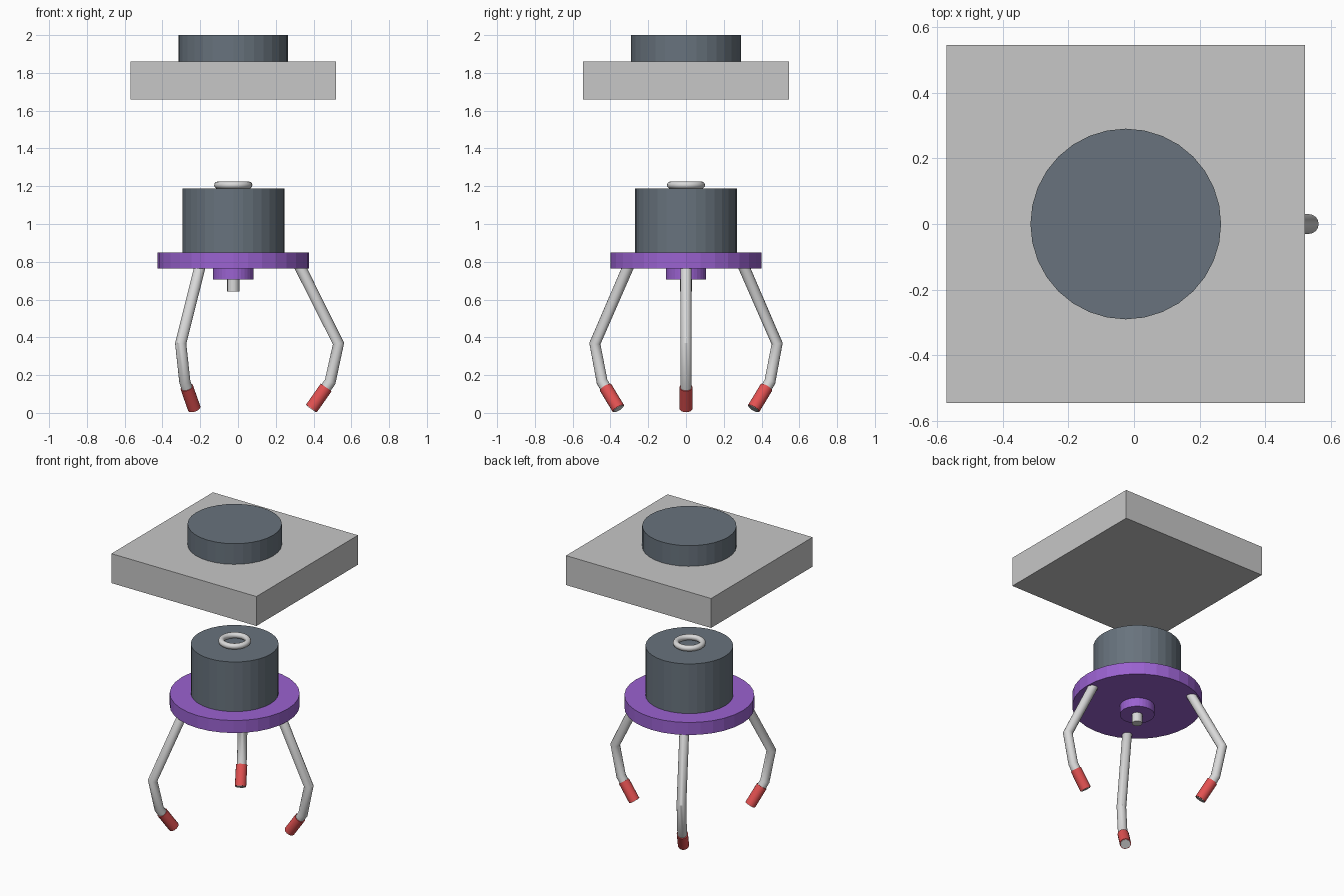
import bpy, math
from mathutils import Vector

if "Cube" in bpy.data.objects:
    bpy.data.objects.remove(bpy.data.objects["Cube"])

CX = -0.025  # common vertical axis


def material(name, rgb):
    m = bpy.data.materials.new(name)
    m.diffuse_color = (*rgb, 1)
    m.use_nodes = True
    m.node_tree.nodes["Principled BSDF"].inputs["Base Color"].default_value = m.diffuse_color
    return m


GREY = material("light_grey", (0.57, 0.57, 0.57))
SLATE = material("slate", (0.138, 0.171, 0.205))
PURPLE = material("purple", (0.323, 0.122, 0.631))
RED = material("red", (0.77, 0.084, 0.084))
STEEL = material("pale_steel", (0.69, 0.69, 0.69))


def finish(name, mat):
    ob = bpy.context.object
    ob.name = name
    ob.data.materials.append(mat)
    return ob


def disc(name, r, z0, z1, mat, sides=32):
    bpy.ops.mesh.primitive_cylinder_add(vertices=sides, radius=r, depth=z1 - z0,
                                        location=(CX, 0, (z0 + z1) / 2))
    return finish(name, mat)


# Ceiling plate with its round mount
bpy.ops.mesh.primitive_cube_add(size=1, location=(CX, 0, 1.76))
bpy.context.object.scale = (1.09, 1.09, 0.2)
finish("ceiling_plate", GREY)
disc("ceiling_mount", 0.29, 1.86, 2.0, SLATE)

# Claw body
disc("motor_housing", 0.27, 0.85, 1.187, SLATE)
disc("claw_flange", 0.4, 0.765, 0.85, PURPLE)
disc("hub", 0.107, 0.705, 0.765, PURPLE)
disc("shaft", 0.032, 0.643, 0.705, STEEL, 16)

# Lifting ring
bpy.ops.mesh.primitive_torus_add(major_radius=0.082, minor_radius=0.019,
                                 major_segments=32, minor_segments=12,
                                 location=(CX, 0, 1.206))
finish("lifting_ring", STEEL)
bpy.ops.object.shade_smooth()

# Finger path as (radius, height)
PATH = [(0.345, 0.79), (0.557, 0.367), (0.513, 0.165), (0.412, 0.021)]


def finger(i):
    a = i * math.tau / 3
    pts = [Vector((CX + r * math.cos(a), r * math.sin(a), z)) for r, z in PATH]
    # Bent rod
    cu = bpy.data.curves.new("finger_rod", "CURVE")
    cu.dimensions = "3D"
    cu.bevel_depth = 0.03
    cu.bevel_resolution = 6
    cu.use_fill_caps = True
    sp = cu.splines.new("POLY")
    sp.points.add(len(pts) - 1)
    for p, v in zip(sp.points, pts):
        p.co = (*v, 1)
    ob = bpy.data.objects.new("finger_rod_%d" % i, cu)
    bpy.context.collection.objects.link(ob)
    bpy.ops.object.select_all(action="DESELECT")
    bpy.context.view_layer.objects.active = ob
    ob.select_set(True)
    bpy.ops.object.convert(target="MESH")
    finish("finger_rod_%d" % i, STEEL)
    bpy.ops.object.shade_smooth_by_angle(angle=math.radians(35))
    # Rubber sleeve around the tip
    d = (pts[2] - pts[3]).normalized()
    bpy.ops.mesh.primitive_cylinder_add(vertices=16, radius=0.035, depth=0.136,
                                        location=pts[3] + d * 0.071)
    bpy.context.object.rotation_euler = d.to_track_quat("Z", "Y").to_euler()
    finish("finger_sleeve_%d" % i, RED)
    bpy.ops.object.shade_smooth_by_angle(angle=math.radians(35))


for i in range(3):
    finger(i)
